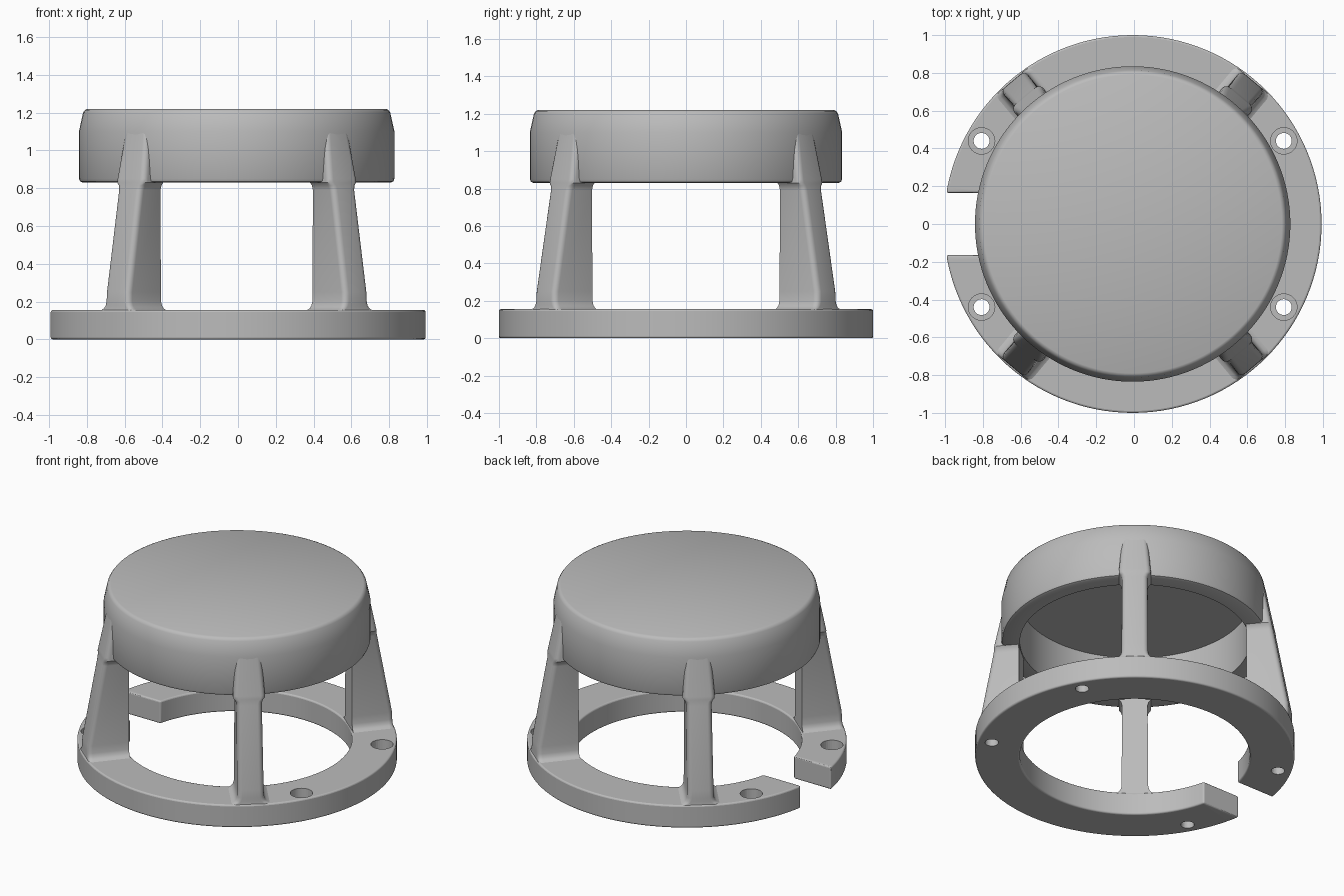
import bpy, bmesh
from math import pi, sin, cos, radians
from mathutils import Matrix, Vector

cube = bpy.data.objects.get("Cube")
if cube:
    bpy.data.objects.remove(cube, do_unlink=True)

CX = -0.007          # axis of the round body
INNER = 0.72         # shared bore radius of ring and cap
RING_TOP = 0.155

grey = bpy.data.materials.new("plain grey")
grey.use_nodes = True
grey.diffuse_color = (0.5, 0.5, 0.5, 1)
grey.node_tree.nodes["Principled BSDF"].inputs["Base Color"].default_value = (0.5, 0.5, 0.5, 1)


def make_object(name, bm):
    bmesh.ops.recalc_face_normals(bm, faces=bm.faces)
    mesh = bpy.data.meshes.new(name)
    bm.to_mesh(mesh)
    bm.free()
    mesh.materials.append(grey)
    obj = bpy.data.objects.new(name, mesh)
    bpy.context.collection.objects.link(obj)
    return obj


def lathe(name, profile, closed, steps=128):
    bm = bmesh.new()
    verts = [bm.verts.new((r, 0, z)) for r, z in profile]
    edges = [bm.edges.new(p) for p in zip(verts, verts[1:])]
    if closed:
        edges.append(bm.edges.new((verts[-1], verts[0])))
    bmesh.ops.spin(bm, geom=verts + edges, cent=(0, 0, 0), axis=(0, 0, 1),
                   angle=2 * pi, steps=steps)
    bmesh.ops.remove_doubles(bm, verts=bm.verts, dist=1e-4)
    return make_object(name, bm)


def smooth(obj, angle=35):
    bpy.ops.object.select_all(action='DESELECT')
    obj.select_set(True)
    bpy.context.view_layer.objects.active = obj
    bpy.ops.object.shade_smooth_by_angle(angle=radians(angle))


def cut(obj, cutter):
    mod = obj.modifiers.new("cut", 'BOOLEAN')
    mod.operation = 'DIFFERENCE'
    mod.solver = 'EXACT'
    mod.object = cutter
    cutter.hide_render = True
    cutter.hide_viewport = True
    cutter.display_type = 'WIRE'


# Cap: hollow cup with a tapered, rounded shoulder
cap = lathe("cap", [(0, 1.22), (0.79, 1.22), (0.803, 1.214), (0.813, 1.2),
                    (0.835, 1.1), (0.835, 0.85), (0.829, 0.836), (0.815, 0.83),
                    (INNER, 0.83), (INNER, 1.13), (0, 1.13)], False)
cap.location.x = CX
smooth(cap)

# Base ring with a straight-sided gap and rounded edges
ring = lathe("base_ring", [(INNER, 0), (1, 0), (1, RING_TOP), (INNER, RING_TOP)], True)
ring.location.x = CX

bm = bmesh.new()
bmesh.ops.create_cube(bm, size=1, matrix=Matrix.Translation((-0.9, 0, 0.1))
                      @ Matrix.Diagonal((0.9, 0.33, 0.6, 1)))
cut(ring, make_object("gap_cutter", bm))

bevel = ring.modifiers.new("rounded_edges", 'BEVEL')
bevel.width = 0.022
bevel.segments = 3
bevel.limit_method = 'ANGLE'
bevel.angle_limit = radians(40)

# Counterbored screw holes
for i, (sx, sy) in enumerate([(1, 1), (1, -1), (-1, 1), (-1, -1)]):
    hole = lathe(f"hole_cutter_{i + 1}", [(0, -0.1), (0.042, -0.1), (0.042, 0.09),
                                         (0.07, 0.09), (0.07, 0.3), (0, 0.3)], False, 32)
    hole.location = (CX + sx * 0.8, sy * 0.44, 0)
    cut(ring, hole)
smooth(ring)


# Posts: lofted rounded sections with flared foot and head, leaning inward
def post_section(half, outer, z, rnd=0.03, n=4):
    pts = [Vector((INNER + 0.003, -half, z))]
    for side in (-1, 1):
        for k in range(n + 1):
            a = pi / 2 * (k / n if side > 0 else k / n - 1)
            pts.append(Vector((outer - rnd + rnd * cos(a),
                               side * (half - rnd) + rnd * sin(a), z)))
    pts.append(Vector((INNER + 0.003, half, z)))
    return pts


STATIONS = [(0.06, 0.12, 0.99), (RING_TOP, 0.12, 0.99), (0.163, 0.103, 0.99),
            (0.177, 0.091, 0.99), (0.2, 0.084, 0.99), (0.25, 0.083, 0.988),
            (0.79, 0.08, 0.891), (0.815, 0.087, 0.886), (0.83, 0.1, 0.884),
            (0.85, 0.1, 0.88), (1.12, 0.08, 0.828)]

for i, deg in enumerate((50, 130, 230, 310)):
    bm = bmesh.new()
    loops = [[bm.verts.new(p) for p in post_section(h, r, z)] for z, h, r in STATIONS]
    for low, high in zip(loops, loops[1:]):
        for k in range(len(low)):
            j = (k + 1) % len(low)
            bm.faces.new((low[k], low[j], high[j], high[k]))
    bm.faces.new(loops[0])
    bm.faces.new(loops[-1])
    post = make_object(f"post_{i + 1}", bm)
    post.location.x = CX
    post.rotation_euler.z = radians(deg)
    smooth(post)
